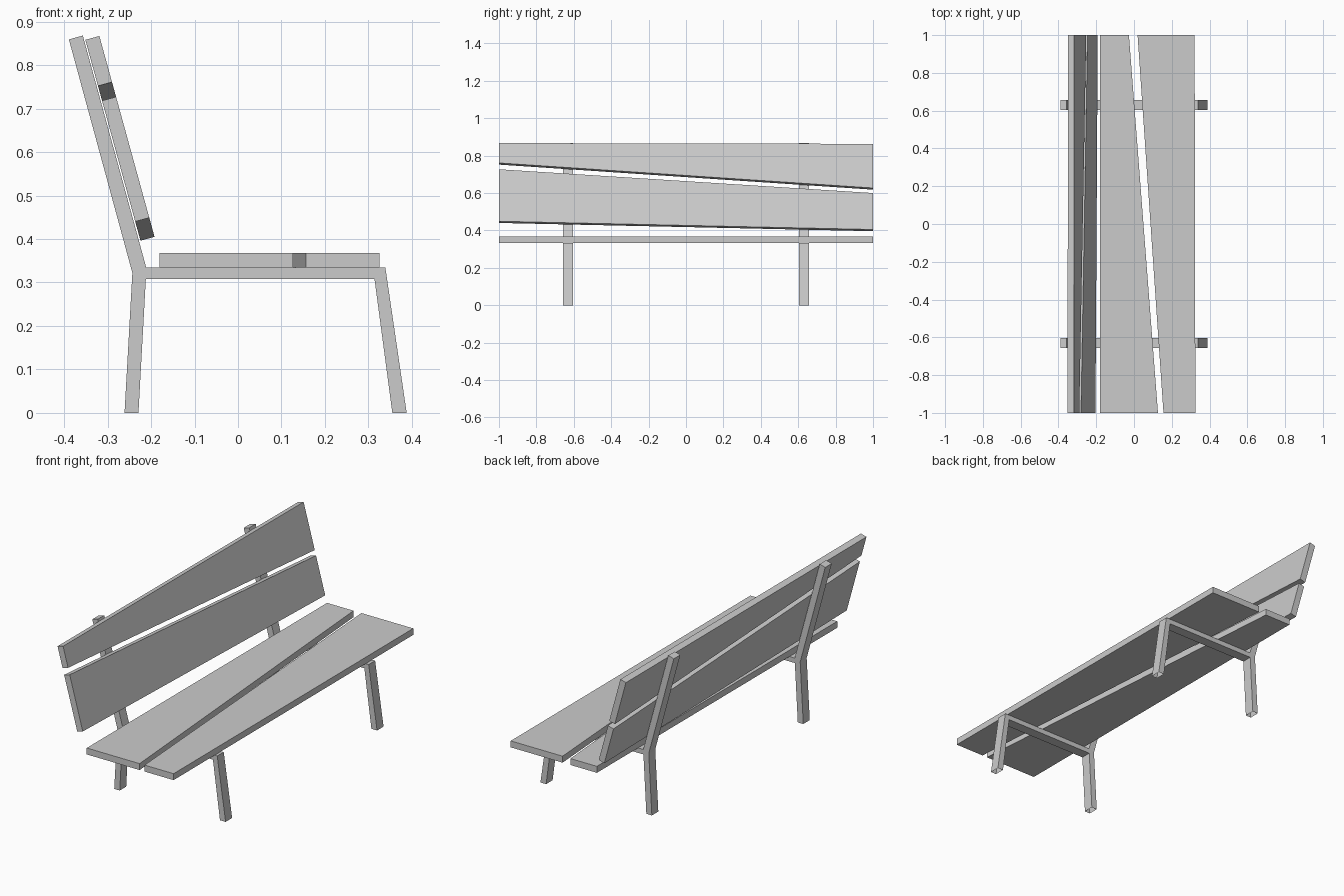
import bpy, bmesh
from mathutils import Vector

if "Cube" in bpy.data.objects:
    bpy.data.objects.remove(bpy.data.objects["Cube"])


def prism(name, outline, offset, open_feet=False):
    """Solid made by pushing a flat outline along an offset."""
    bm = bmesh.new()
    a = [bm.verts.new(Vector(p)) for p in outline]
    b = [bm.verts.new(Vector(p) + Vector(offset)) for p in outline]
    n = len(a)
    bm.faces.new(a)
    bm.faces.new(b[::-1])
    for i in range(n):
        j = (i + 1) % n
        bm.faces.new((a[i], b[i], b[j], a[j]))
    bmesh.ops.recalc_face_normals(bm, faces=bm.faces)
    if open_feet:
        feet = [f for f in bm.faces if all(v.co.z < 1e-5 for v in f.verts)]
        bmesh.ops.delete(bm, geom=feet, context='FACES_ONLY')
    mesh = bpy.data.meshes.new(name)
    bm.to_mesh(mesh)
    bm.free()
    obj = bpy.data.objects.new(name, mesh)
    bpy.context.collection.objects.link(obj)
    return obj


# Two bent side frames: rear leg, seat rail, front leg and back post in one
FRAME = [(-0.261, 0), (-0.229, 0), (-0.212, 0.308), (0.314, 0.308),
         (0.355, 0), (0.388, 0), (0.339, 0.334), (-0.211, 0.334),
         (-0.357, 0.868), (-0.389, 0.859), (-0.243, 0.322)]
HALF = 0.027
for label, y in (("near", -0.63), ("far", 0.63)):
    prism(f"{label}_side_frame", [(x, y - HALF, z) for x, z in FRAME],
          (0, 2 * HALF, 0), open_feet=True)

# Tapered seat planks: (x range at y=-1), (x range at y=+1)
for name, (n0, n1), (f0, f1) in (
        ("seat_plank_rear", (-0.181, 0.127), (-0.181, -0.027)),
        ("seat_plank_front", (0.156, 0.325), (0.019, 0.321))):
    prism(name, [(n0, -1, 0.334), (n1, -1, 0.334), (f1, 1, 0.334), (f0, 1, 0.334)],
          (0, 0, 0.034))


# Tapered backrest planks, lying in the leaning plane of the posts
def lean(y, z):
    return (-0.192 - 0.2747 * (z - 0.405), y, z)


for name, (n0, n1), (f0, f1) in (
        ("back_plank_lower", (0.449, 0.727), (0.405, 0.600)),
        ("back_plank_upper", (0.761, 0.867), (0.627, 0.863))):
    prism(name, [lean(-1, n0), lean(-1, n1), lean(1, f1), lean(1, f0)],
          (-0.0323, 0, -0.0089))
